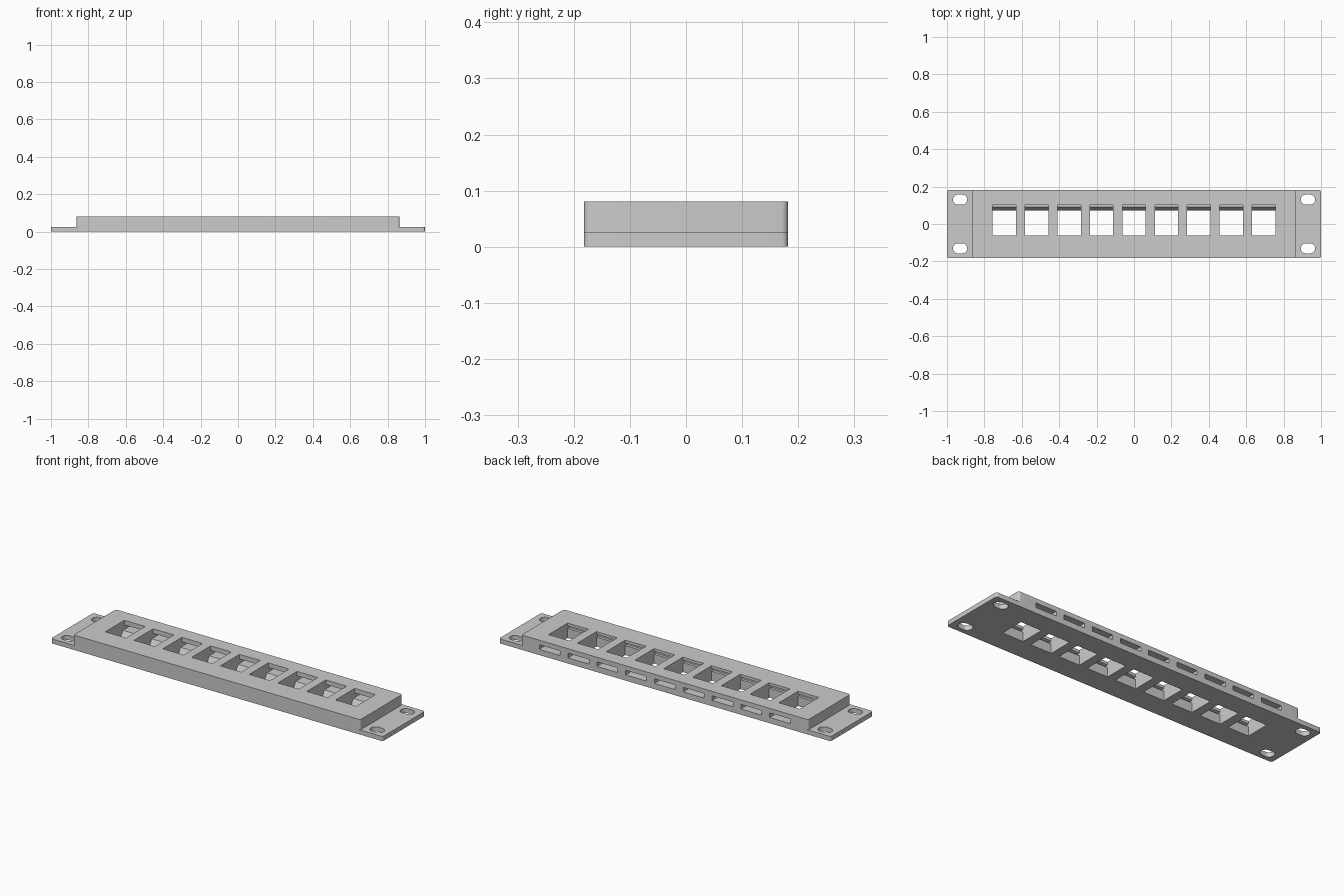
import bpy, bmesh, math

if "Cube" in bpy.data.objects:
    bpy.data.objects.remove(bpy.data.objects["Cube"])

grey = bpy.data.materials.new("light grey plastic")
grey.diffuse_color = (0.6, 0.6, 0.6, 1)
grey.use_nodes = True
grey.node_tree.nodes["Principled BSDF"].inputs["Base Color"].default_value = grey.diffuse_color


def prism(name, outlines, place, direction):
    """Extrude closed 2D outlines along a direction into one object."""
    bm = bmesh.new()
    for pts in outlines:
        face = bm.faces.new([bm.verts.new(place(p)) for p in pts])
        ext = bmesh.ops.extrude_face_region(bm, geom=[face])
        verts = [v for v in ext["geom"] if isinstance(v, bmesh.types.BMVert)]
        bmesh.ops.translate(bm, verts=verts, vec=direction)
    bmesh.ops.recalc_face_normals(bm, faces=bm.faces)
    mesh = bpy.data.meshes.new(name)
    bm.to_mesh(mesh)
    bm.free()
    obj = bpy.data.objects.new(name, mesh)
    obj.data.materials.append(grey)
    bpy.context.collection.objects.link(obj)
    return obj


def rounded(cx, cy, hx, hy, r, steps):
    """Outline of a rectangle with rounded corners."""
    pts = []
    for k, (sx, sy) in enumerate([(1, 1), (-1, 1), (-1, -1), (1, -1)]):
        for i in range(steps + 1):
            a = math.pi / 2 * (k + i / steps)
            pts.append((cx + sx * (hx - r) + r * math.cos(a),
                        cy + sy * (hy - r) + r * math.sin(a)))
    return pts


def boolean(obj, other, operation):
    mod = obj.modifiers.new(operation.lower(), 'BOOLEAN')
    mod.operation = operation
    mod.solver = 'EXACT'
    mod.object = other
    bpy.context.view_layer.objects.active = obj
    bpy.ops.object.modifier_apply(modifier=mod.name)
    bpy.data.objects.remove(other)


# Thin mounting plate and the raised body on top of it
panel = prism("patch_panel", [rounded(0, 0, 1.0, 0.182, 0.012, 5)],
              lambda p: (p[0], p[1], 0), (0, 0, 0.025))
body = prism("raised_body", [rounded(0, 0, 0.864, 0.182, 0.012, 5)],
             lambda p: (p[0], p[1], 0), (0, 0, 0.081))
boolean(panel, body, 'UNION')

# Oblong screw holes in the four corners
holes = [rounded(sx * 0.93, sy * 0.13, 0.038, 0.027, 0.0265, 8)
         for sx in (-1, 1) for sy in (-1, 1)]
boolean(panel, prism("screw_holes", holes, lambda p: (p[0], p[1], -0.05),
                     (0, 0, 0.2)), 'DIFFERENCE')

# Nine jack openings: sloped rear wall, latch slot out the back, hook groove in front
profile = [(-0.062, -0.02), (0.072, -0.02), (0.072, 0.001), (0.09, 0.031),
           (0.25, 0.031), (0.25, 0.056), (0.102, 0.056), (0.102, 0.12),
           (-0.062, 0.12), (-0.062, 0.066), (-0.077, 0.062), (-0.077, 0.051),
           (-0.062, 0.051)]
for i in range(9):
    x = (i - 4) * 0.1735 - 0.0625
    cutter = prism("jack_opening", [profile], lambda p: (x, p[0], p[1]), (0.125, 0, 0))
    boolean(panel, cutter, 'DIFFERENCE')

# Smooth the rounded corners, keep the edges sharp
bpy.ops.object.select_all(action='DESELECT')
panel.select_set(True)
bpy.context.view_layer.objects.active = panel
bpy.ops.object.shade_smooth_by_angle(angle=math.radians(30))
